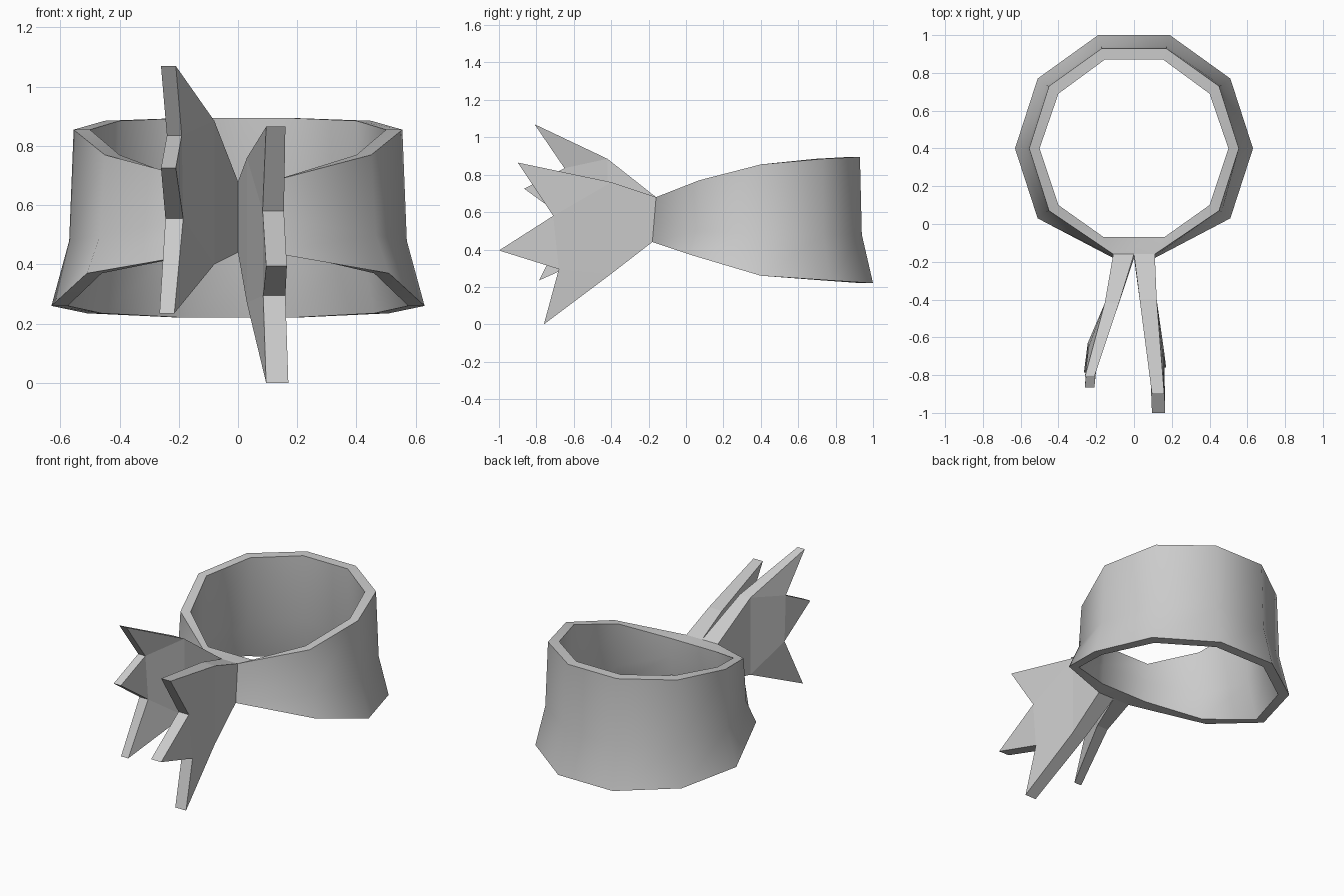
import bpy, bmesh, math

if "Cube" in bpy.data.objects:
    bpy.data.objects.remove(bpy.data.objects["Cube"])

def finish(bm, name):
    bmesh.ops.recalc_face_normals(bm, faces=bm.faces)
    me = bpy.data.meshes.new(name)
    bm.to_mesh(me)
    bm.free()
    ob = bpy.data.objects.new(name, me)
    bpy.context.collection.objects.link(ob)
    return ob

# Band: half-rings (x, y, z) from back to front, mirrored in x
top = [(.17, .93, .895), (.45, .73, .885), (.555, .4, .855), (.45, .07, .77), (.11, -.16, .68)]
mid = [(.175, .94, .48), (.465, .735, .48), (.57, .4, .48), (.465, .065, .5), (.11, -.17, .56)]
low = [(.19, 1.0, .22), (.51, .77, .235), (.63, .4, .26), (.51, .03, .37), (.11, -.18, .44)]
inset = [(-.015, -.06), (-.05, -.04), (-.055, 0), (-.05, .03), (.05, .09)]

def inner(ring):
    return [(x + dx, y + dy, z) for (x, y, z), (dx, dy) in zip(ring, inset)]

bm = bmesh.new()
rings = []
for half in (top, mid, low, inner(low), inner(mid), inner(top)):
    full = half + [(-x, y, z) for x, y, z in reversed(half)]
    rings.append([bm.verts.new(p) for p in full])
for a, b in zip(rings, rings[1:] + rings[:1]):
    for i in range(10):
        j = (i + 1) % 10
        bm.faces.new((a[i], a[j], b[j], b[i]))
band = finish(bm, "head_band")
bpy.context.view_layer.objects.active = band
band.select_set(True)
bpy.ops.object.shade_smooth_by_angle(angle=math.radians(50))

# Ribbon tails: outline of (y, z, inner x, outer x)
def tail(name, pts):
    bm = bmesh.new()
    a = [bm.verts.new((p[2], p[0], p[1])) for p in pts]
    b = [bm.verts.new((p[3], p[0], p[1])) for p in pts]
    n = len(pts)
    for s in (a, b):
        bm.faces.new((s[0], s[1], s[n - 2], s[n - 1]))
        # blade split into three points
        bm.faces.new((s[1], s[2], s[3]))
        bm.faces.new((s[3], s[4], s[5]))
        bm.faces.new((s[5], s[6], s[7]))
        bm.faces.new((s[1], s[3], s[5], s[7]))
    for i in range(n):
        j = (i + 1) % n
        bm.faces.new((a[i], a[j], b[j], b[i]))
    return finish(bm, name)

tail("right_tail", [
    (-.16, .68, 0, .11), (-.40, .76, .03, .12), (-.90, .865, .095, .16),
    (-.71, .58, .083, .155), (-1.0, .395, .095, .165), (-.68, .295, .085, .16),
    (-.76, 0, .095, .17), (-.40, .27, .03, .12), (-.18, .44, 0, .11)])
tail("left_tail", [
    (-.16, .68, 0, -.11), (-.42, .885, -.08, -.155), (-.81, 1.07, -.21, -.26),
    (-.65, .835, -.19, -.24), (-.865, .725, -.21, -.26), (-.63, .555, -.185, -.245),
    (-.785, .235, -.215, -.265), (-.42, .40, -.08, -.155), (-.18, .44, 0, -.11)])
